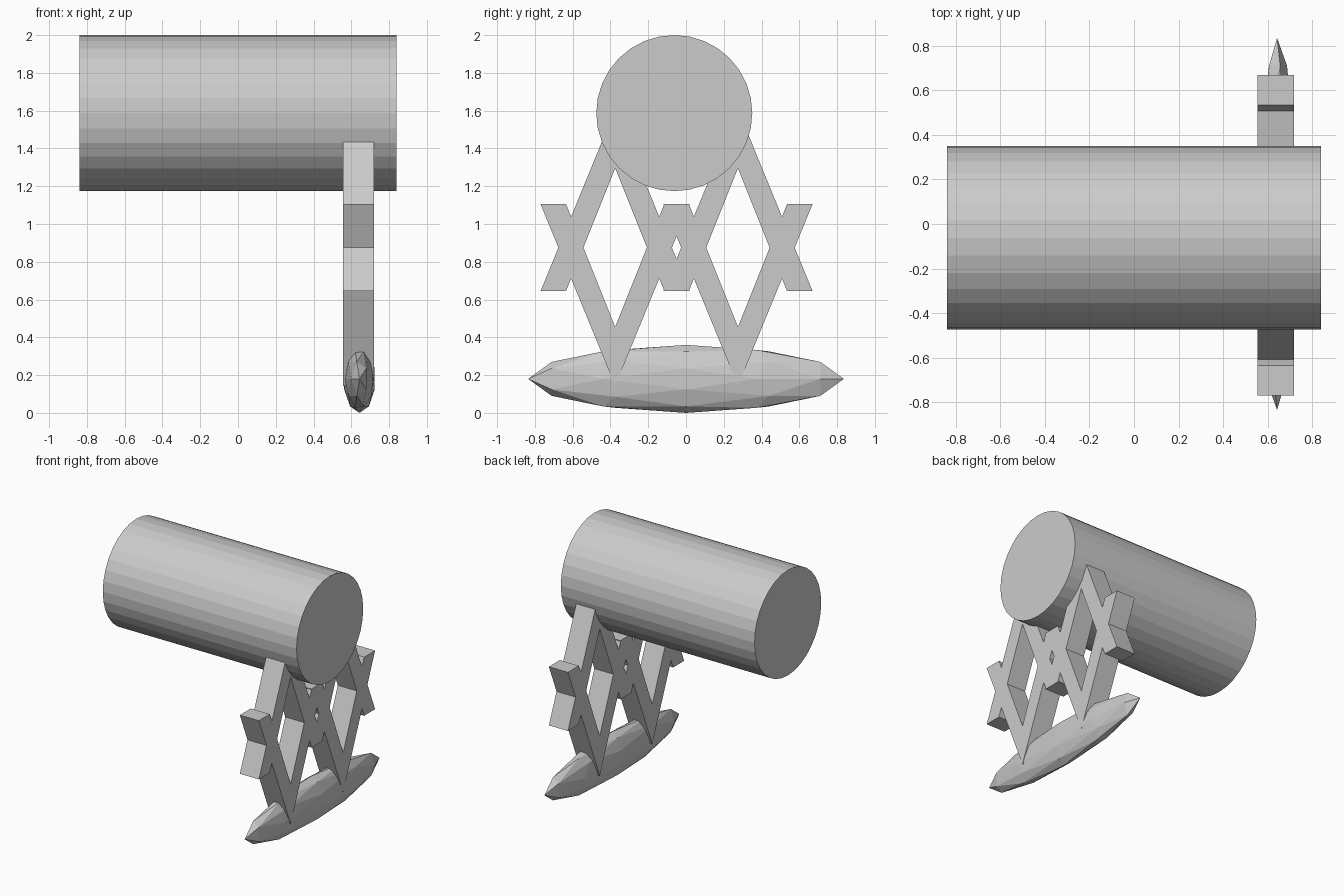
import bpy, bmesh, math

if "Cube" in bpy.data.objects:
    bpy.data.objects.remove(bpy.data.objects["Cube"])

# Large horizontal drum
bpy.ops.mesh.primitive_cylinder_add(vertices=32, radius=0.413, depth=1.68,
    location=(0, -0.062, 1.587), rotation=(0, math.pi / 2, 0))
bpy.context.object.name = "drum"

# Low-poly rocker foot
bpy.ops.mesh.primitive_ico_sphere_add(subdivisions=2, radius=1,
    location=(0.643, 0, 0.18), rotation=(-math.pi / 2, 0, 0))
foot = bpy.context.object
foot.name = "rocker_foot"
foot.scale = (0.085, 0.18, 0.836)

# Scissor lattice: four crossing bars around each of two diamonds
X0, X1 = 0.555, 0.72
MID_Z = 0.875
# Bar as (offset from diamond centre, height above lattice middle)
BAR = [(-0.395, 0.23), (-0.26, 0.23), (0, -0.42), (0, -0.732)]


def add_bar(bm, cy, sy, sz):
    face = bm.faces.new([bm.verts.new((X0, cy + sy * y, MID_Z + sz * z)) for y, z in BAR])
    ext = bmesh.ops.extrude_face_region(bm, geom=[face], use_keep_orig=True)
    for v in ext["geom"]:
        if isinstance(v, bmesh.types.BMVert):
            v.co.x = X1


for name, cy in (("front_scissor", -0.375), ("back_scissor", 0.275)):
    bm = bmesh.new()
    for sy in (1, -1):
        for sz in (1, -1):
            add_bar(bm, cy, sy, sz)
    bmesh.ops.recalc_face_normals(bm, faces=bm.faces[:])
    mesh = bpy.data.meshes.new(name)
    bm.to_mesh(mesh)
    bm.free()
    bpy.context.collection.objects.link(bpy.data.objects.new(name, mesh))
